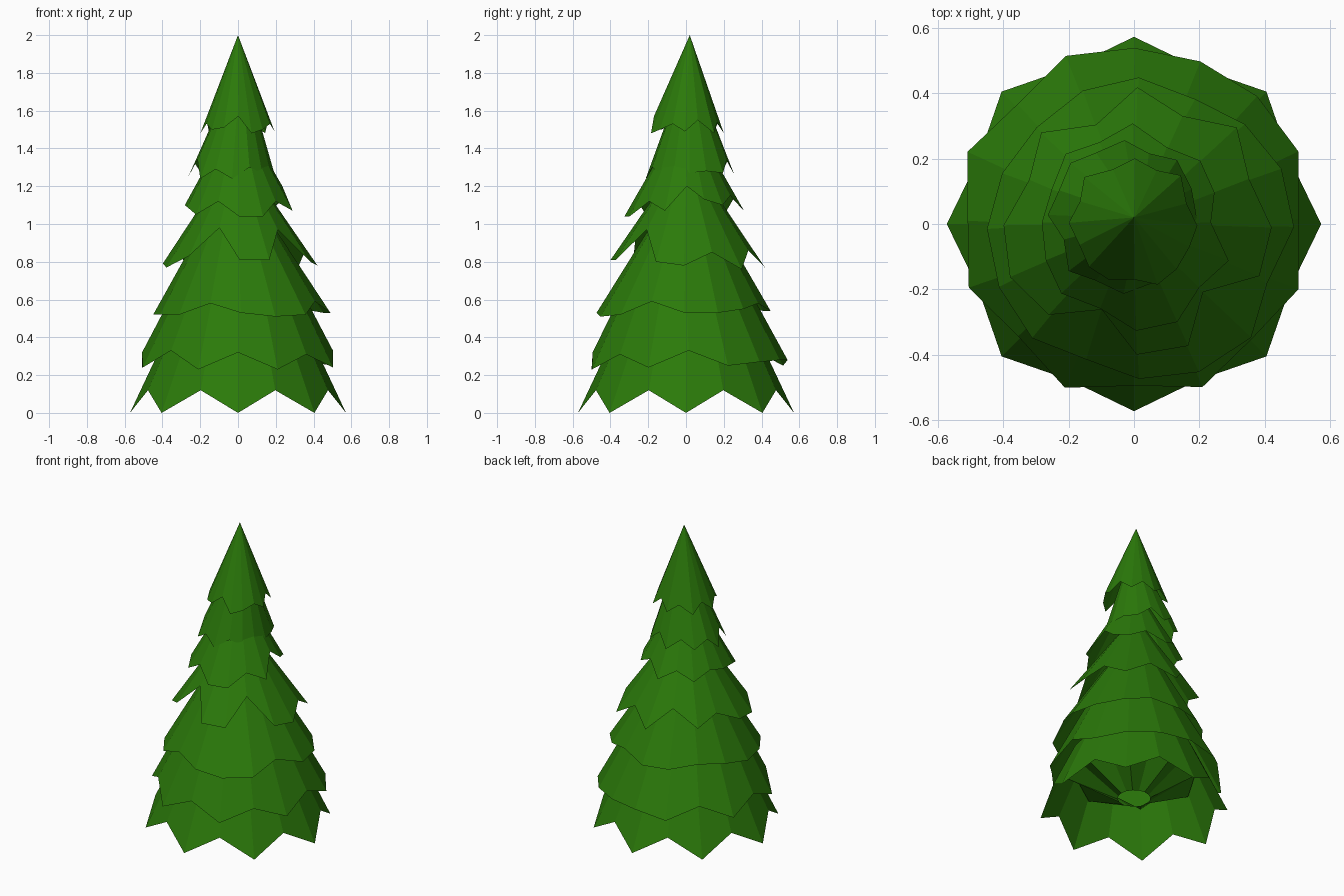
import bpy
import bmesh
import math
import random

random.seed(4)
SIDES = 16

cube = bpy.data.objects.get("Cube")
if cube:
    bpy.data.objects.remove(cube, do_unlink=True)

# Single needle green
green = bpy.data.materials.new("needle_green")
green.use_nodes = True
colour = (0.024, 0.195, 0.003, 1.0)
green.diffuse_color = colour
shader = green.node_tree.nodes["Principled BSDF"]
shader.inputs["Base Color"].default_value = colour
shader.inputs["Roughness"].default_value = 0.9


def ring(bm, radii, heights, centre=(0, 0), twists=(0,) * SIDES):
    """One loop of vertices round the tree."""
    verts = []
    for i in range(SIDES):
        angle = math.tau * i / SIDES + twists[i]
        verts.append(bm.verts.new((centre[0] + radii[i] * math.cos(angle),
                                   centre[1] + radii[i] * math.sin(angle),
                                   heights[i])))
    return verts


def bridge(bm, lower, upper):
    """Join two loops with quads that face outward."""
    for i in range(SIDES):
        j = (i + 1) % SIDES
        bm.faces.new((lower[i], lower[j], upper[j], upper[i]))


def finish(bm, name):
    mesh = bpy.data.meshes.new(name)
    bm.to_mesh(mesh)
    bm.free()
    mesh.materials.append(green)
    obj = bpy.data.objects.new(name, mesh)
    bpy.context.scene.collection.objects.link(obj)


def branch_tier(name, rim_heights, low_radius, taper, top_z, jitter=0.0,
                centre=(0, 0), peak=(0, 0)):
    """An open faceted cone whose ragged rim is cut at the given heights."""
    bm = bmesh.new()
    low_z = min(rim_heights)
    wobble = [random.uniform(-jitter, jitter) for _ in range(SIDES)]
    radii = [(low_radius - taper * (z - low_z)) * (1 + w)
             for z, w in zip(rim_heights, wobble)]
    rim = ring(bm, radii, rim_heights, centre, wobble)
    top_radius = low_radius - taper * (top_z - low_z)
    if top_radius > 0.01:
        top = ring(bm, [top_radius] * SIDES, [top_z] * SIDES, peak)
        bridge(bm, rim, top)
    else:
        apex = bm.verts.new((*peak, top_z))
        for i in range(SIDES):
            bm.faces.new((rim[i], rim[(i + 1) % SIDES], apex))
    finish(bm, name)


# Regular star-shaped skirts at the foot
branch_tier("skirt_tier", [0.0, 0.12] * 8, 0.572, 0.47, 0.42)
branch_tier("lower_tier",
            [.33, .25, .27, .28, .28, .25, .33, .24,
             .32, .24, .33, .23, .32, .23, .31, .24],
            0.553, 0.52, 0.68, 0.005, (0, 0.012))

# Ragged tiers above, rim heights going round from the left side
branch_tier("lower_middle_tier",
            [.53, .53, .55, .58, .54, .54, .57, .55,
             .52, .52, .52, .58, .53, .51, .52, .59],
            0.475, 0.6, 0.98, 0.015, (0.02, -0.015))
branch_tier("middle_tier",
            [.78, .85, .76, .86, .77, .9, .8, .86,
             .79, .77, .83, .98, .81, .81, .97, .8],
            0.43, 0.68, 1.28, 0.015, (0.01, -0.005))
branch_tier("upper_middle_tier",
            [1.2, 1.13, 1.1, 1.15, 1.07, 1.13, 1.07, 1.12,
             1.1, 1.09, 1.05, 1.12, 1.04, 1.04, 1.12, 1.07],
            0.32, 0.56, 1.5, 0.025)
branch_tier("upper_tier",
            [1.27, 1.28, 1.27, 1.34, 1.26, 1.33, 1.27, 1.32,
             1.25, 1.34, 1.24, 1.29, 1.24, 1.3, 1.27, 1.27],
            0.24, 0.38, 1.66, 0.03, (-0.03, 0.025), (0, 0.02))
branch_tier("crown_tier",
            [1.49, 1.55, 1.48, 1.54, 1.48, 1.53, 1.48, 1.54,
             1.48, 1.53, 1.5, 1.51, 1.57, 1.48, 1.5, 1.53],
            0.203, 0.389, 2.0, 0.03, (0, 0), (0, 0.02))

# Folded funnel inside the hollow foot, open at its small lower end
bm = bmesh.new()
mouth = ring(bm, [0.1] * SIDES, [0.11] * SIDES)
eaves = ring(bm, [0.43, 0.39] * 8, [0.28, 0.34] * 8)
bridge(bm, mouth, eaves)
finish(bm, "foot_funnel")
